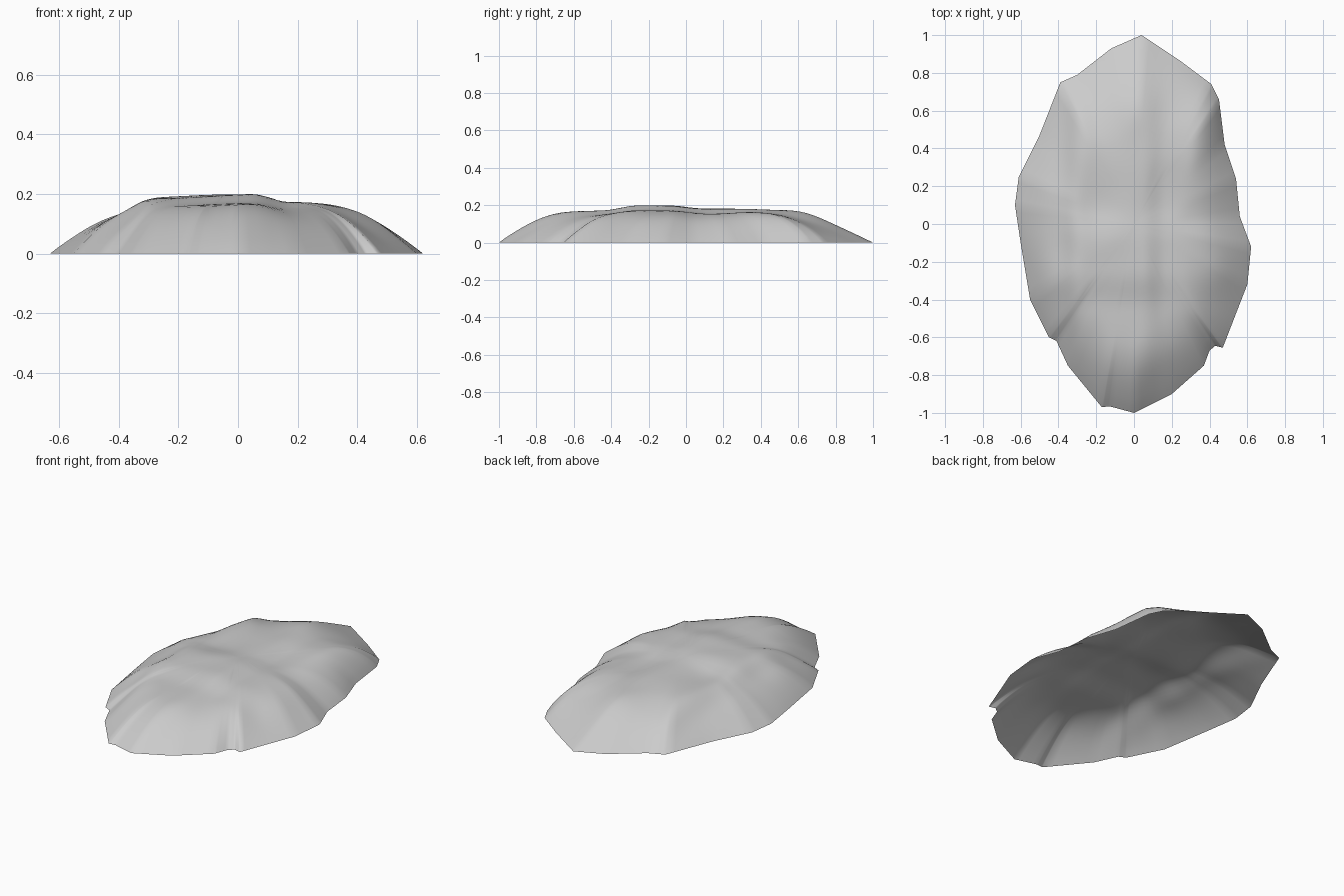
import bpy
import bmesh
from mathutils import Vector, noise

old = bpy.data.objects.get("Cube")
if old:
    bpy.data.objects.remove(old, do_unlink=True)

# Footprint, counterclockwise: x, y, width of the sloping flank at that point
RIM = [
    (.62, -.12, .40), (.56, .04, .35), (.54, .24, .28), (.48, .42, .22),
    (.45, .66, .22), (.41, .74, .28), (.25, .86, .45), (.04, 1, .6),
    (-.12, .93, .6), (-.30, .79, .45), (-.39, .75, .4), (-.50, .47, .3),
    (-.61, .25, .3), (-.63, .10, .3), (-.60, -.10, .28), (-.55, -.40, .25),
    (-.45, -.60, .28), (-.41, -.62, .3), (-.35, -.75, .35), (-.17, -.97, .4),
    (-.13, -.965, .4), (0, -1, .4), (.20, -.90, .4), (.37, -.75, .38),
    (.40, -.67, .3), (.43, -.645, .3), (.47, -.655, .35), (.53, -.50, .4),
    (.60, -.32, .4),
]
# Crest heights across the width and relative heights along the length
ACROSS = [(-.62, .13), (-.4, .15), (-.28, .185), (.05, .2), (.17, .173),
          (.35, .172), (.62, .16)]
ALONG = [(-1, .77), (-.62, .83), (-.45, .86), (-.25, 1), (-.1, 1),
         (.1, .91), (.3, .91), (.6, .86), (1, .75)]
STEPS = 5
RINGS = 28


def sample(profile, t):
    """Smoothly eased value of a profile at t."""
    for (a, va), (b, vb) in zip(profile, profile[1:]):
        if t <= b:
            f = max(0, (t - a) / (b - a))
            return va + (vb - va) * f * f * (3 - 2 * f)
    return profile[-1][1]


def height(x, y, inset, width):
    """Crest height, falling away over the flank, with slight lumps."""
    crest = sample(ACROSS, x) * sample(ALONG, y)
    rise = 1 - (1 - min(inset / width, 1)) ** 2
    lump = noise.noise(Vector((x * 5, y * 4, 1))) * .012
    return max(0, (crest + lump * min(1, inset * 5)) * rise)


# Refine the footprint between its corners
outline = []
for start, end in zip(RIM, RIM[1:] + RIM[:1]):
    for i in range(STEPS):
        outline.append(Vector(start).lerp(Vector(end), i / STEPS))

# Shell of the rock: rings from the rim to the middle, open underneath
bm = bmesh.new()
rings = []
mean_width = sum(p.z for p in outline) / len(outline)
for r in range(RINGS):
    scale = 1 - r / RINGS
    ring = []
    for p in outline:
        x, y = p.x * scale, p.y * scale
        inset = (1 - scale) * p.xy.length
        width = mean_width + (p.z - mean_width) * scale
        ring.append(bm.verts.new((x, y, height(x, y, inset, width))))
    rings.append(ring)
for outer, inner in zip(rings, rings[1:]):
    for i in range(len(outline)):
        j = (i + 1) % len(outline)
        bm.faces.new((outer[i], outer[j], inner[j], inner[i]))
middle = bm.verts.new((0, 0, height(0, 0, 1, mean_width)))
for i, v in enumerate(rings[-1]):
    bm.faces.new((v, rings[-1][(i + 1) % len(outline)], middle))

# Weather the surface, keeping the rim on the ground
body = [v for ring in rings[2:] for v in ring] + [middle]
for _ in range(3):
    bmesh.ops.smooth_vert(bm, verts=body, factor=.5, use_axis_z=True)

mesh = bpy.data.meshes.new("rock_shell")
bm.to_mesh(mesh)
bm.free()
rock = bpy.data.objects.new("rock_shell", mesh)
bpy.context.collection.objects.link(rock)

# Plain stone colour
stone = bpy.data.materials.new("stone_grey")
stone.use_nodes = True
grey = (.6, .6, .6, 1)
stone.diffuse_color = grey
stone.node_tree.nodes["Principled BSDF"].inputs["Base Color"].default_value = grey
mesh.materials.append(stone)

bpy.context.view_layer.objects.active = rock
rock.select_set(True)
bpy.ops.object.shade_smooth()
